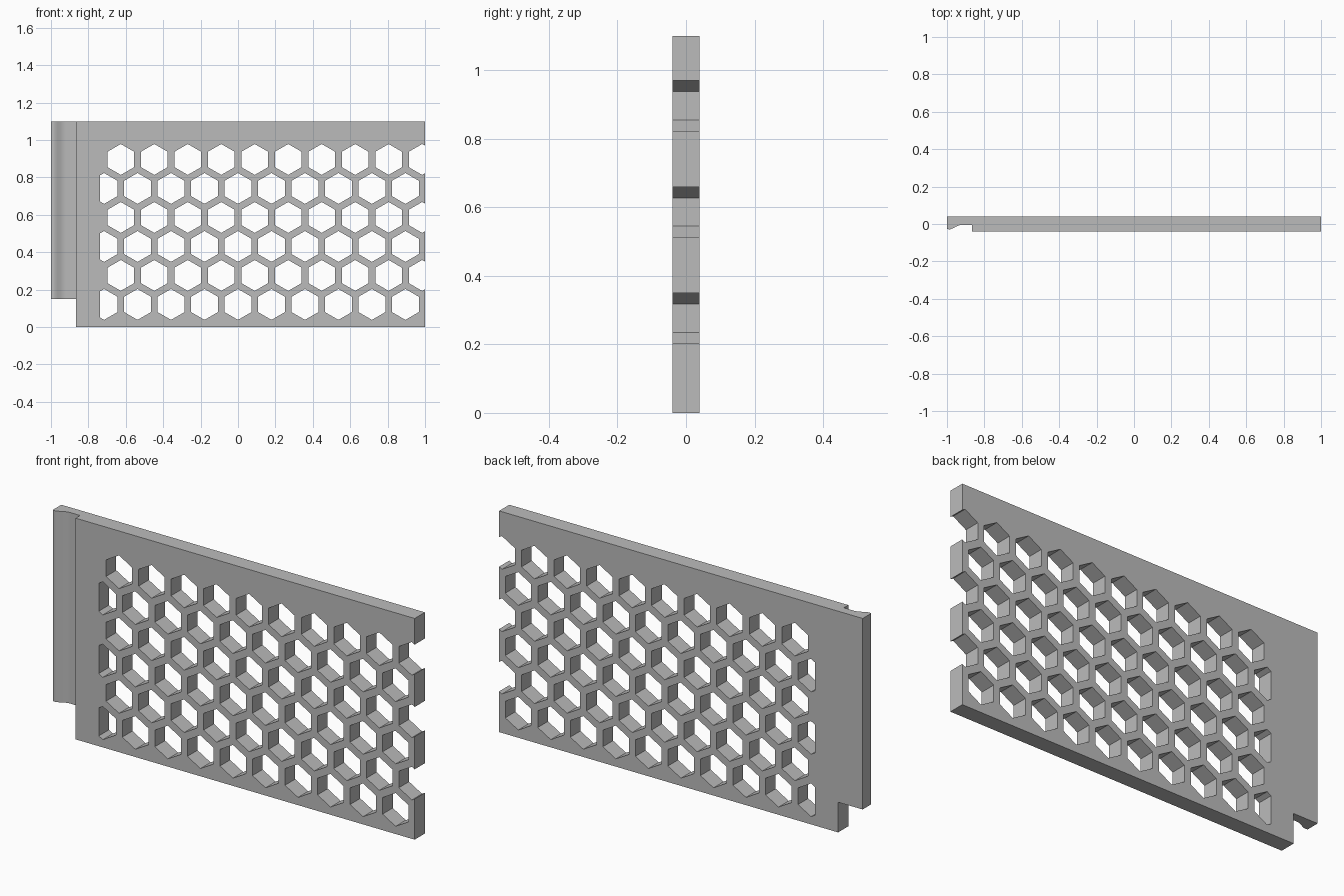
import bpy, bmesh, math

cube = bpy.data.objects.get("Cube")
if cube:
    bpy.data.objects.remove(cube)

HEIGHT = 1.10
HALF_T = 0.04          # half thickness
PITCH = 0.179          # spacing of the hexagons
ROW = PITCH * math.sqrt(3) / 2
RADIUS = 0.0825
GRID_LEFT = -0.738     # hexagons are trimmed flat here

grey = bpy.data.materials.new("plain grey")
grey.use_nodes = True
colour = (0.5, 0.5, 0.5, 1)
grey.diffuse_color = colour
grey.node_tree.nodes["Principled BSDF"].inputs["Base Color"].default_value = colour


def prism(bm, points, offset):
    """Extrude a closed outline along offset."""
    face = bm.faces.new([bm.verts.new(p) for p in points])
    new = bmesh.ops.extrude_face_region(bm, geom=[face])["geom"]
    verts = [v for v in new if isinstance(v, bmesh.types.BMVert)]
    bmesh.ops.translate(bm, verts=verts, vec=offset)


def finish(bm, name):
    bmesh.ops.recalc_face_normals(bm, faces=bm.faces)
    mesh = bpy.data.meshes.new(name)
    bm.to_mesh(mesh)
    bm.free()
    mesh.materials.append(grey)
    obj = bpy.data.objects.new(name, mesh)
    bpy.context.collection.objects.link(obj)
    return obj


# Panel with the thin curved flange, as one section extruded upward
flange = [(-1, -0.026), (-0.99, -0.029), (-0.98, -0.028), (-0.965, -0.021),
          (-0.95, -0.013), (-0.935, -0.007), (-0.92, -0.005), (-0.865, -0.005)]
section = flange + [(-0.865, -HALF_T), (1, -HALF_T), (1, HALF_T), (-1, HALF_T)]
bm = bmesh.new()
prism(bm, [(x, y, 0) for x, y in section], (0, 0, HEIGHT))
panel = finish(bm, "honeycomb_panel")

# Cutter: staggered hexagons plus the notch below the flange
bm = bmesh.new()
for row in range(6):
    z = 0.121 + row * ROW
    start = -4 * PITCH - (0 if row % 2 == 0 else -PITCH / 2)
    for col in range(10):
        cx = start + col * PITCH
        if cx - RADIUS * math.cos(math.pi / 6) > 1:
            continue
        hexagon = []
        for k in range(6):
            a = math.pi / 6 + k * math.pi / 3
            hexagon.append((cx + RADIUS * math.cos(a), z + RADIUS * math.sin(a)))
        # trim the outline against the left limit of the grid
        trimmed = []
        for (x0, z0), (x1, z1) in zip(hexagon, hexagon[1:] + hexagon[:1]):
            if x0 >= GRID_LEFT:
                trimmed.append((x0, z0))
            if (x0 < GRID_LEFT) != (x1 < GRID_LEFT):
                t = (GRID_LEFT - x0) / (x1 - x0)
                trimmed.append((GRID_LEFT, z0 + t * (z1 - z0)))
        prism(bm, [(x, -0.1, zz) for x, zz in trimmed], (0, 0.2, 0))
notch = [(-1.1, -0.1), (-0.865, -0.1), (-0.865, 0.15), (-1.1, 0.15)]
prism(bm, [(x, -0.1, z) for x, z in notch], (0, 0.2, 0))
cutter = finish(bm, "hole_cutter")
cutter.hide_render = True

cut = panel.modifiers.new("holes", 'BOOLEAN')
cut.operation = 'DIFFERENCE'
cut.solver = 'EXACT'
cut.object = cutter

bpy.ops.object.select_all(action='DESELECT')
panel.select_set(True)
bpy.context.view_layer.objects.active = panel
bpy.ops.object.modifier_apply(modifier=cut.name)
bpy.data.objects.remove(cutter)
bpy.ops.object.shade_smooth_by_angle(angle=math.radians(35))
